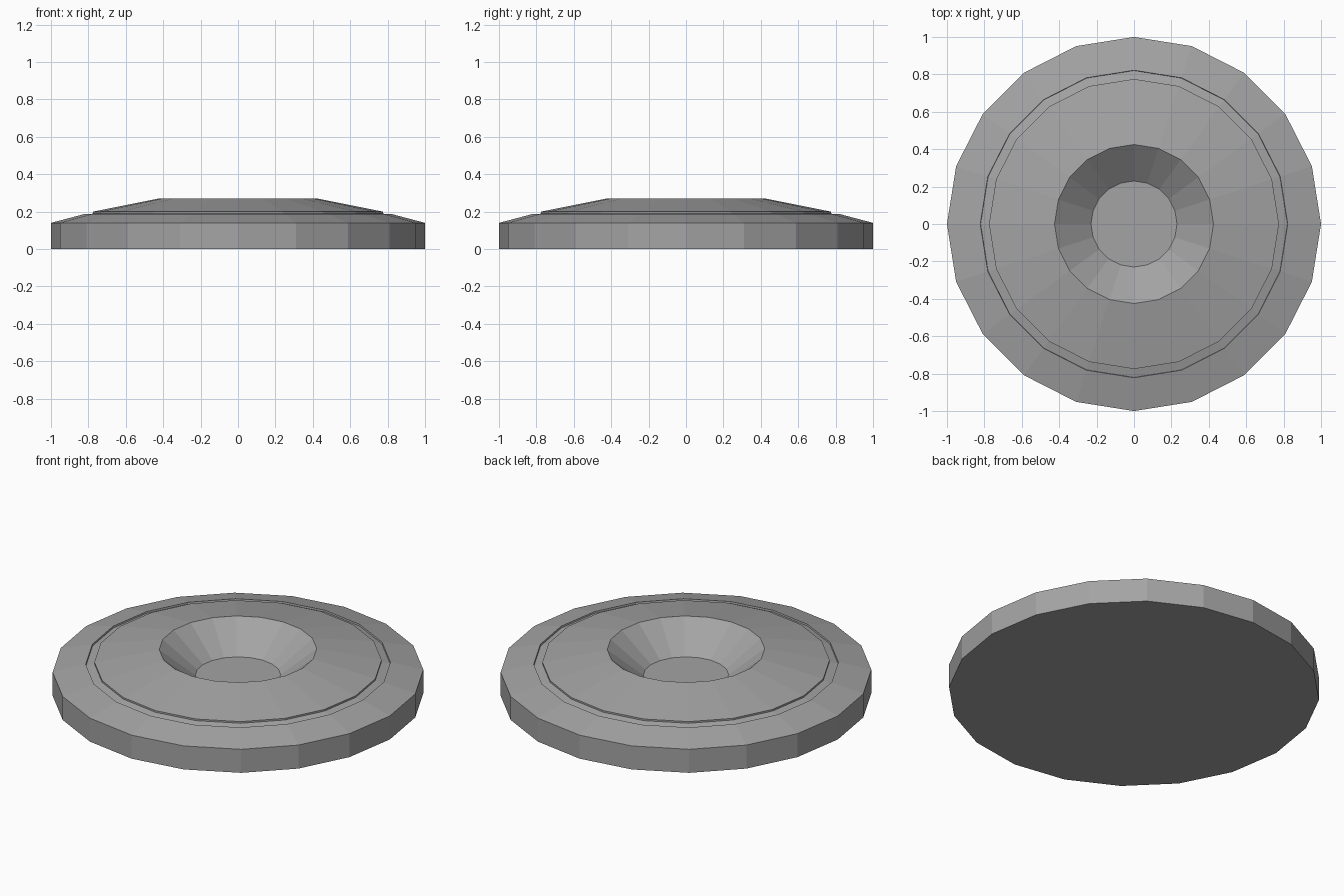
import bpy
import bmesh
from math import radians
from mathutils import Vector

cube = bpy.data.objects.get("Cube")
if cube:
    bpy.data.objects.remove(cube, do_unlink=True)

SIDES = 20

# Single plain grey
grey = bpy.data.materials.new("mid grey")
grey.use_nodes = True
color = (0.37, 0.37, 0.37, 1)
grey.diffuse_color = color
grey.node_tree.nodes["Principled BSDF"].inputs["Base Color"].default_value = color


def lathe(name, profile, material):
    """Spin (radius, height) points about z into a faceted solid, capping both ends."""
    bm = bmesh.new()
    verts = [bm.verts.new((r, 0, z)) for r, z in profile]
    edges = [bm.edges.new(pair) for pair in zip(verts, verts[1:])]
    bmesh.ops.spin(bm, geom=verts + edges, cent=Vector(), axis=Vector((0, 0, 1)),
                   angle=radians(360), steps=SIDES, use_merge=True)
    bmesh.ops.remove_doubles(bm, verts=bm.verts, dist=0.0005)
    bmesh.ops.holes_fill(bm, edges=[e for e in bm.edges if e.is_boundary], sides=0)
    bmesh.ops.recalc_face_normals(bm, faces=bm.faces)
    mesh = bpy.data.meshes.new(name)
    bm.to_mesh(mesh)
    bm.free()
    mesh.materials.append(material)
    obj = bpy.data.objects.new(name, mesh)
    bpy.context.collection.objects.link(obj)
    return obj


outer_rim = [(1, 0), (1, 0.14), (0.822, 0.187)]
groove = [(0.82, 0.178), (0.775, 0.19)]
raised_cap = [(0.775, 0.2), (0.425, 0.27)]
center_well = [(0.23, 0.117)]

lathe("grooved_disc", outer_rim + groove + raised_cap + center_well, grey)
